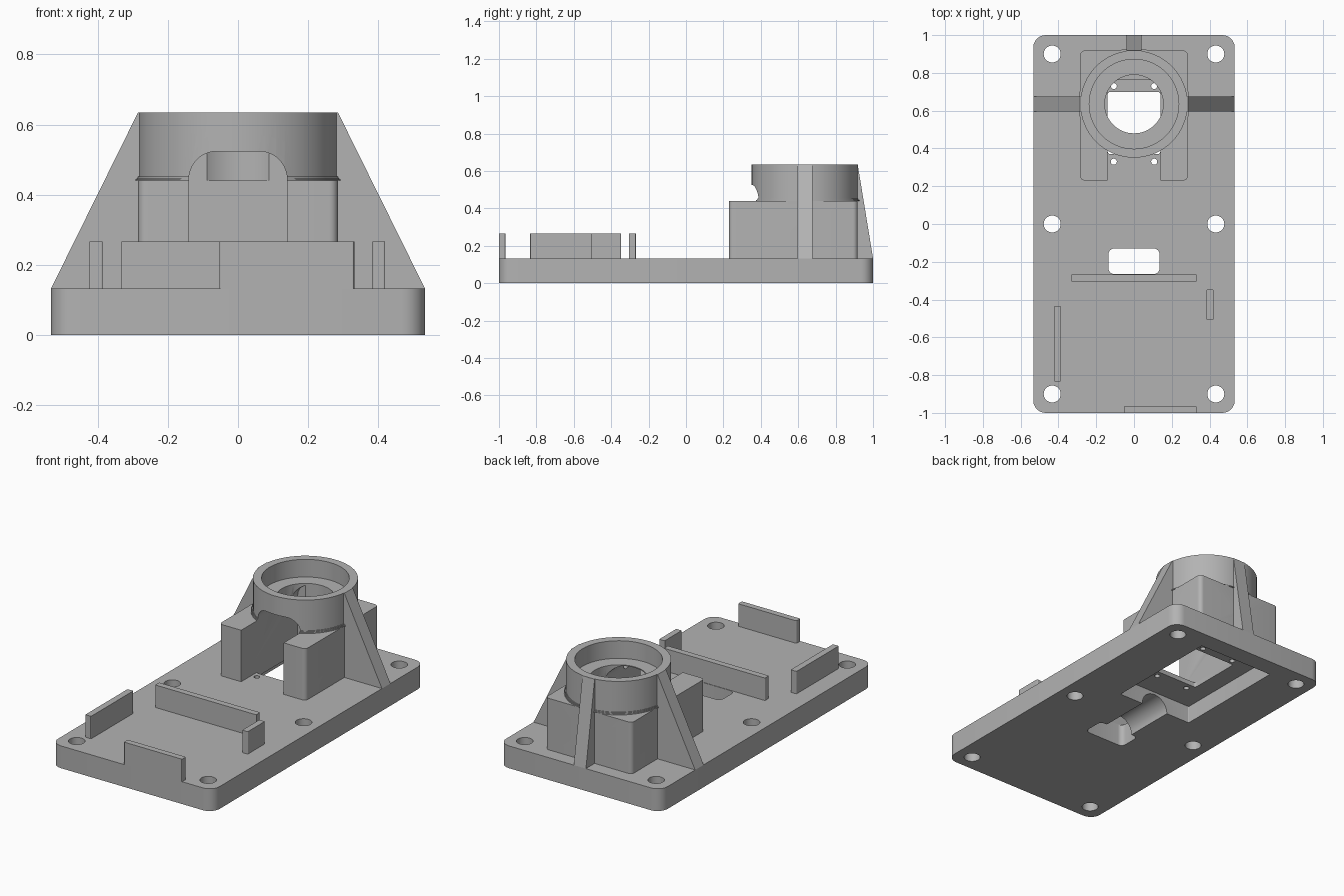
import bpy, bmesh, math
from mathutils import Vector

cube = bpy.data.objects.get("Cube")
if cube:
    bpy.data.objects.remove(cube, do_unlink=True)

grey = bpy.data.materials.new("matte grey")
grey.use_nodes = True
COLOUR = (0.45, 0.45, 0.45, 1)
grey.diffuse_color = COLOUR
grey.node_tree.nodes["Principled BSDF"].inputs["Base Color"].default_value = COLOUR


def prism(name, outline, start, end, axis="z"):
    """Extrude a closed 2D outline along an axis."""
    place = {"x": lambda a, b, c: (c, a, b),
             "y": lambda a, b, c: (a, c, b),
             "z": lambda a, b, c: (a, b, c)}[axis]
    bm = bmesh.new()
    face = bm.faces.new([bm.verts.new(place(a, b, start)) for a, b in outline])
    grown = bmesh.ops.extrude_face_region(bm, geom=[face])["geom"]
    shift = Vector(place(0, 0, end - start))
    bmesh.ops.translate(bm, vec=shift, verts=[v for v in grown if isinstance(v, bmesh.types.BMVert)])
    bmesh.ops.recalc_face_normals(bm, faces=bm.faces)
    mesh = bpy.data.meshes.new(name)
    bm.to_mesh(mesh)
    bm.free()
    mesh.materials.append(grey)
    obj = bpy.data.objects.new(name, mesh)
    bpy.context.collection.objects.link(obj)
    return obj


def rounded(x0, x1, y0, y1, r, steps=6):
    """Rectangle outline with rounded corners."""
    corners = [(x1 - r, y1 - r), (x0 + r, y1 - r), (x0 + r, y0 + r), (x1 - r, y0 + r)]
    return [(cx + r * math.cos(a), cy + r * math.sin(a))
            for q, (cx, cy) in enumerate(corners)
            for a in [(q + i / steps) * math.pi / 2 for i in range(steps + 1)]]


def circle(cx, cy, r, n=64):
    return [(cx + r * math.cos(2 * math.pi * i / n), cy + r * math.sin(2 * math.pi * i / n))
            for i in range(n)]


def combine(obj, other, operation):
    """Apply a boolean and discard the helper."""
    other.hide_render = True
    mod = obj.modifiers.new("boolean", "BOOLEAN")
    mod.operation, mod.object, mod.solver = operation, other, "EXACT"
    bpy.context.view_layer.update()
    result = bpy.data.meshes.new_from_object(obj.evaluated_get(bpy.context.evaluated_depsgraph_get()))
    obj.modifiers.clear()
    obj.data = result
    bpy.data.objects.remove(other, do_unlink=True)


def cut(obj, *args, **kw):
    combine(obj, prism("cutter", *args, **kw), "DIFFERENCE")


BASE, TOP = 0.133, 0.635      # plate top, rim top
SHOULDER = 0.44               # top of the block
CY = 0.635                    # tower centre
SLOT = 0.14                   # half width of the front slot

# Base plate with screw holes, cable slot and underside recesses
base = prism("base_plate", rounded(-0.533, 0.533, -1, 1, 0.065), 0, BASE)
for x in (-0.433, 0.433):
    for y in (-0.9, 0, 0.9):
        cut(base, circle(x, y, 0.045, 32), -0.1, 0.3)
cut(base, rounded(-0.25, 0.25, 0.18, 0.89, 0.005), -0.1, 0.105)
cut(base, circle(0, 0, 0.09, 48), -0.2, 0.3, axis="y")
cut(base, rounded(-0.135, 0.135, -0.265, -0.13, 0.03), -0.1, 0.3)
cut(base, rounded(-SLOT, SLOT, 0.37, 0.70, 0.015), -0.1, 0.3)
for x in (-0.107, 0.107):
    for y in (0.33, 0.73):
        cut(base, circle(x, y, 0.016, 24), -0.1, 0.3)

# Tower: block, ring and a small flare where they meet
tower = prism("tower", rounded(-0.285, 0.285, 0.23, 0.918, 0.025), 0.125, SHOULDER)
combine(tower, prism("ring", circle(0, CY, 0.284), 0.3, TOP), "UNION")
for i in range(3):
    flare = prism("flare", circle(0, CY, 0.295 - i * 0.0035), SHOULDER, SHOULDER + 0.004 * (i + 1))
    combine(tower, flare, "UNION")
cut(tower, circle(0, CY, 0.237), 0.53, 0.8)
cut(tower, circle(0, CY, 0.155), SHOULDER, 0.8)
cut(tower, rounded(-SLOT, SLOT, -0.3, 0.524, 0.08, 10), 0.1, 0.762, axis="y")

# Sloping ribs on both sides and the back
def rib_outline(inner, rim, foot, sign=1):
    points = [(inner, 0.125), (foot, 0.125), (foot, BASE), (rim, TOP), (inner, TOP)]
    return [(sign * a, b) for a, b in points]

for side, sign in (("left", 1), ("right", -1)):
    prism(side + "_rib", rib_outline(0.27, 0.285, 0.533, sign), 0.595, 0.675, axis="y")
prism("back_rib", rib_outline(0.9, 0.918, 1.0), -0.04, 0.04, axis="x")

# Low retaining walls
walls = {"middle_wall": (-0.333, 0.333, -0.305, -0.268),
         "right_wall": (-0.424, -0.386, -0.833, -0.435),
         "left_wall": (0.384, 0.42, -0.508, -0.347),
         "front_wall": (-0.053, 0.331, -1.0, -0.964)}
for name, bounds in walls.items():
    prism(name, rounded(*bounds, 0.005, 3), 0.125, 0.267)

# Smooth curved walls, crisp edges
bpy.ops.object.select_all(action="DESELECT")
for obj in (base, tower):
    obj.select_set(True)
bpy.context.view_layer.objects.active = base
bpy.ops.object.shade_smooth_by_angle(angle=math.radians(30))
